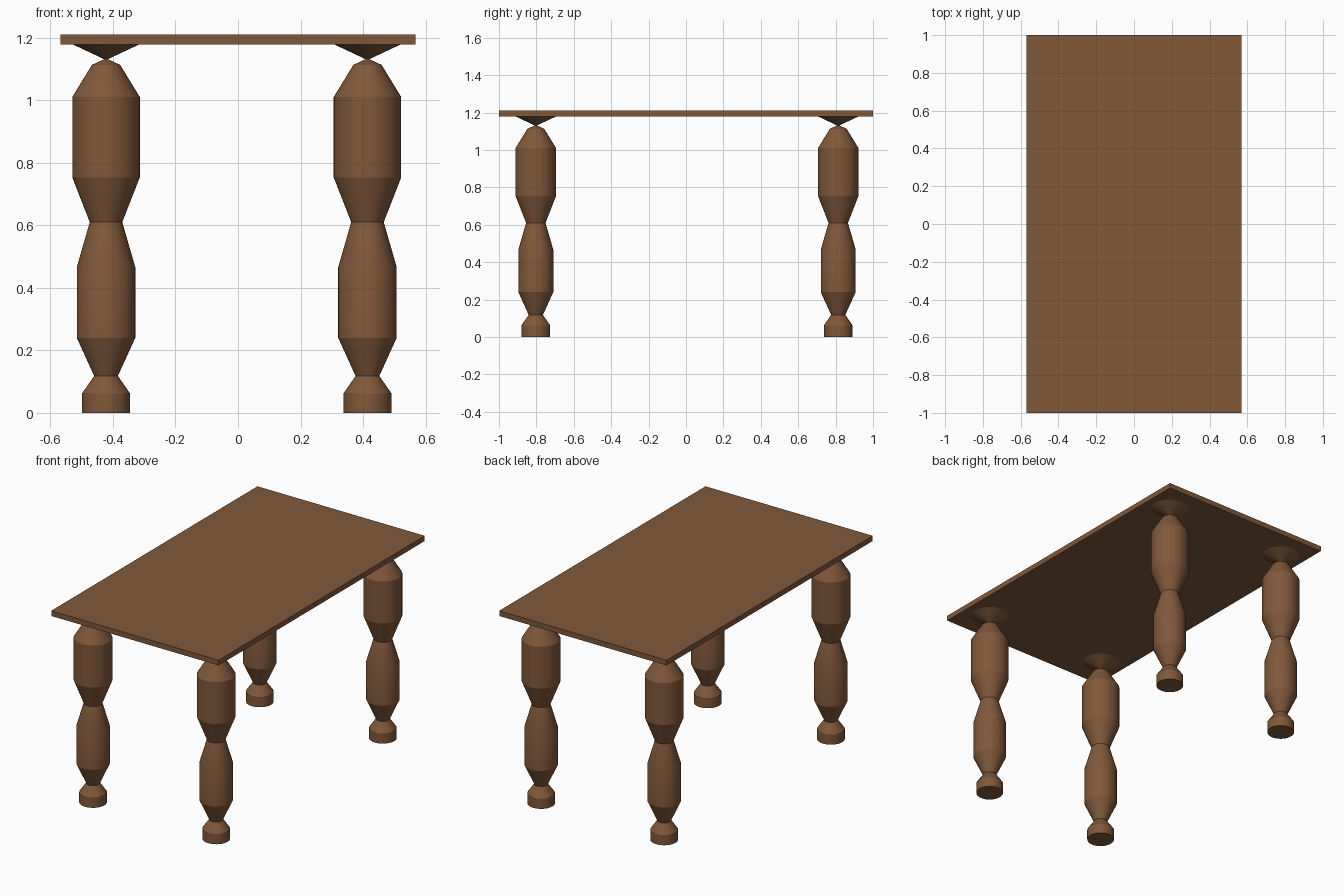
import bpy, bmesh, math
from mathutils import Matrix

if "Cube" in bpy.data.objects:
    bpy.data.objects.remove(bpy.data.objects["Cube"])

# One wood colour for the whole table
wood = bpy.data.materials.new("brown wood")
wood.diffuse_color = (0.216, 0.098, 0.042, 1)
wood.use_nodes = True
wood.node_tree.nodes["Principled BSDF"].inputs["Base Color"].default_value = wood.diffuse_color

# Turned leg profile: (radius, height)
PROFILE = [(0, 0), (0.077, 0), (0.077, 0.062), (0.038, 0.118), (0.0935, 0.24),
           (0.0935, 0.466), (0.052, 0.61), (0.108, 0.753), (0.108, 1.01),
           (0.045, 1.113), (0.006, 1.131), (0.108, 1.179), (0, 1.179)]


def finish(name, bm, loc):
    bmesh.ops.recalc_face_normals(bm, faces=bm.faces)
    mesh = bpy.data.meshes.new(name)
    bm.to_mesh(mesh)
    bm.free()
    mesh.materials.append(wood)
    ob = bpy.data.objects.new(name, mesh)
    ob.location = loc
    bpy.context.collection.objects.link(ob)
    return ob


def leg(name, x, y):
    bm = bmesh.new()
    vs = [bm.verts.new((r, 0, z)) for r, z in PROFILE]
    es = [bm.edges.new(p) for p in zip(vs, vs[1:])]
    bmesh.ops.spin(bm, geom=vs + es, axis=(0, 0, 1), cent=(0, 0, 0),
                   angle=math.tau, steps=48, use_merge=True)
    bmesh.ops.remove_doubles(bm, verts=bm.verts, dist=0.0001)
    ob = finish(name, bm, (x, y, 0))
    bpy.ops.object.select_all(action='DESELECT')
    ob.select_set(True)
    bpy.context.view_layer.objects.active = ob
    bpy.ops.object.shade_smooth_by_angle(angle=math.radians(18))


# Four legs
for side, x in (("left", -0.422), ("right", 0.414)):
    for end, y in (("front", -0.803), ("back", 0.814)):
        leg(f"{end}_{side}_leg", x, y)

# Flat table top
bm = bmesh.new()
bmesh.ops.create_cube(bm, size=1, matrix=Matrix.Diagonal((1.136, 2, 0.032, 1)))
finish("table_top", bm, (0, 0, 1.194))
